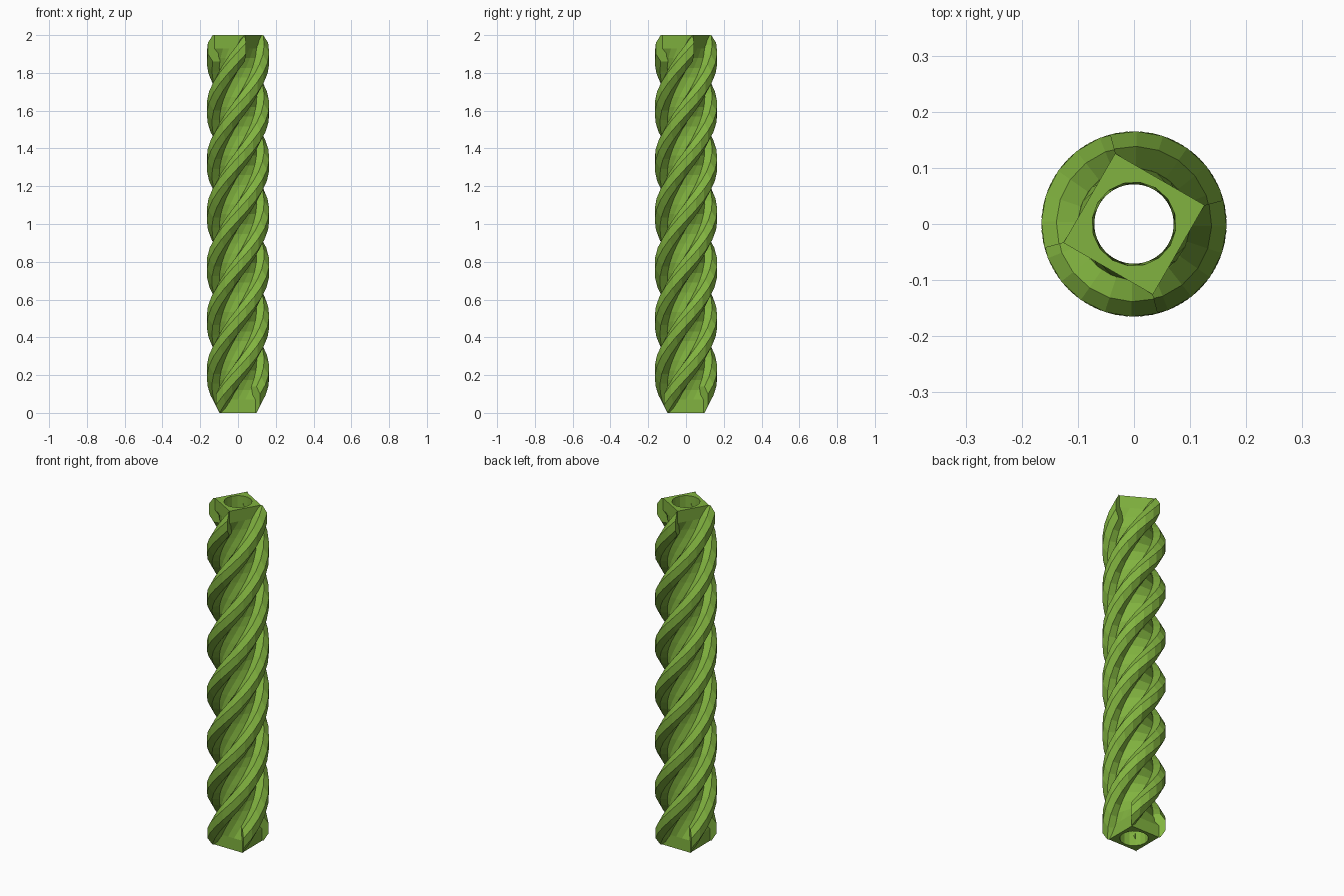
import bpy, bmesh, math

if "Cube" in bpy.data.objects:
    bpy.data.objects.remove(bpy.data.objects["Cube"])

PITCH = 1.116            # height of one full turn
Z0, Z1 = 0.07, 1.93      # strand centre heights at each end
START = math.radians(45)
STEPS = 36

green = bpy.data.materials.new("leaf_green")
green.diffuse_color = (0.22, 0.45, 0.05, 1)
green.use_nodes = True
green.node_tree.nodes["Principled BSDF"].inputs["Base Color"].default_value = green.diffuse_color


def twist(z):
    z = min(max(z, Z0), Z1)
    return START + (z - Z0) / PITCH * 2 * math.pi


def polar(r, a, z):
    return (r * math.cos(a), r * math.sin(a), z)


def finish(name, bm):
    bmesh.ops.recalc_face_normals(bm, faces=bm.faces)
    me = bpy.data.meshes.new(name)
    bm.to_mesh(me)
    bm.free()
    ob = bpy.data.objects.new(name, me)
    bpy.context.collection.objects.link(ob)
    me.materials.append(green)


def bridge(bm, a, b):
    n = len(a)
    for i in range(n):
        j = (i + 1) % n
        bm.faces.new((a[i], a[j], b[j], b[i]))


levels = [Z0 + (Z1 - Z0) * i / STEPS for i in range(STEPS + 1)]

# Four winding strands: upright octagon section swept up the helix
section = []
for i in range(8):
    t = math.radians(22.5 + 45 * i)
    section.append((0.1195 + 0.0495 * math.cos(t), 0.0755 * math.sin(t)))

for k in range(4):
    bm = bmesh.new()
    rings = []
    for z in levels:
        a = twist(z) + k * math.pi / 2
        rings.append([bm.verts.new(polar(r, a, z + dz)) for r, dz in section])
    for lo, hi in zip(rings, rings[1:]):
        bridge(bm, lo, hi)
    bm.faces.new(rings[0])
    bm.faces.new(rings[-1])
    finish(f"strand_{k + 1}", bm)

# Hollow twisted square core joining the strands, with a round bore
N = 16
bm = bmesh.new()
outer, inner = [], []
for z in [0.0] + levels + [2.0]:
    o, n = [], []
    for i in range(N):
        a = 2 * math.pi * i / N
        off = a % (math.pi / 2) - math.pi / 4
        o.append(bm.verts.new(polar(0.092 / math.cos(off), a + twist(z), z)))
        n.append(bm.verts.new(polar(0.075, a + twist(z), z)))
    outer.append(o)
    inner.append(n)
for rings in (outer, inner):
    for lo, hi in zip(rings, rings[1:]):
        bridge(bm, lo, hi)
bridge(bm, outer[0], inner[0])
bridge(bm, outer[-1], inner[-1])
finish("core", bm)
